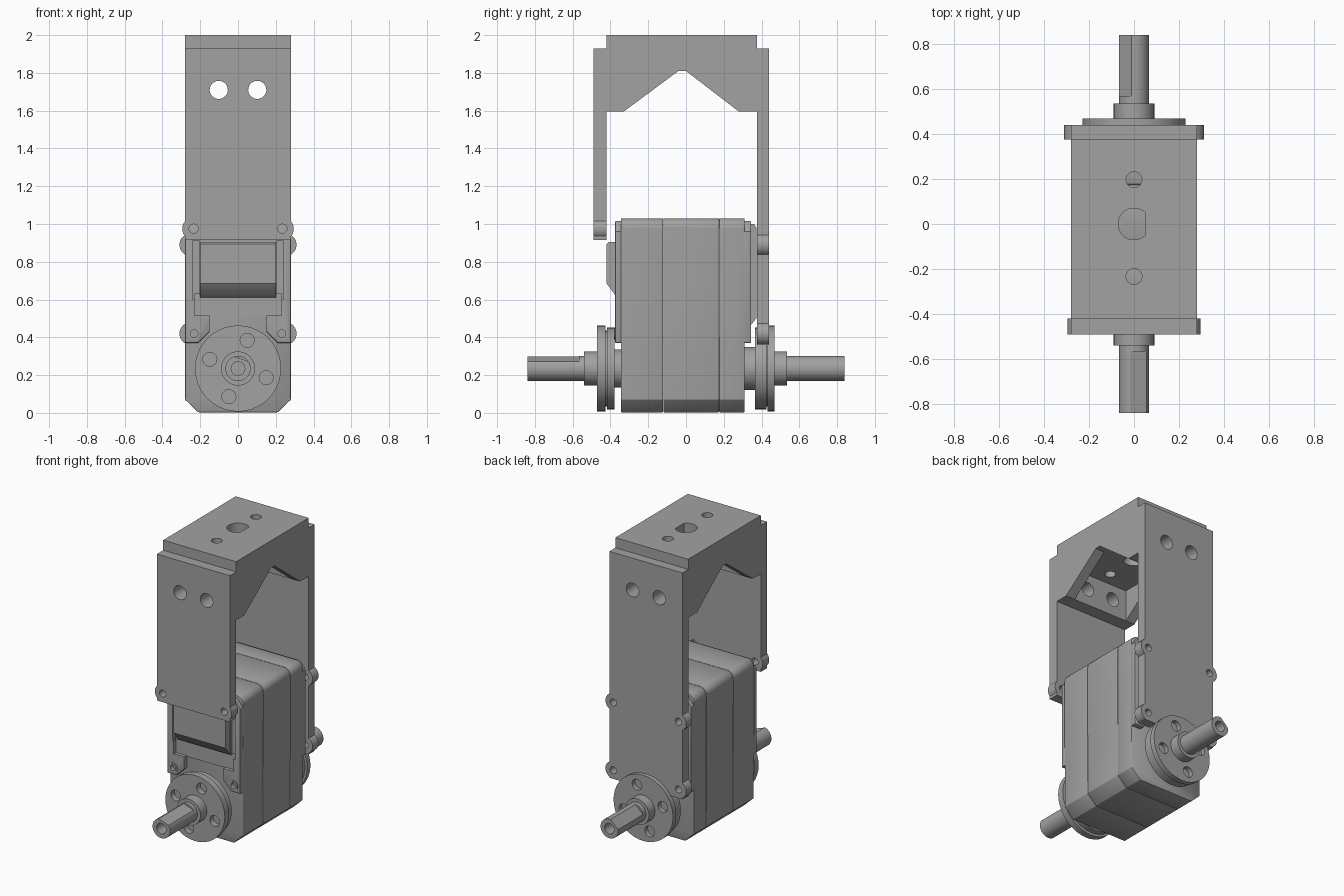
import bpy, bmesh
from math import cos, sin, acos, pi, radians

default = bpy.data.objects.get("Cube")
if default:
    bpy.data.objects.remove(default, do_unlink=True)

gray = bpy.data.materials.new("plain_gray")
gray.use_nodes = True
COLOR = (0.36, 0.36, 0.36, 1)
gray.diffuse_color = COLOR
gray.node_tree.nodes["Principled BSDF"].inputs["Base Color"].default_value = COLOR

AXIS_Z = 0.235   # height of the output axis
HALF = 0.28      # half width of case and bracket


def prism(name, pts, a, b, axis="y", bevel=0):
    """Extrude a 2D outline from a to b along the given axis."""
    place = {"x": lambda p, t: (t, p[0], p[1]),
             "y": lambda p, t: (p[0], t, p[1]),
             "z": lambda p, t: (p[0], p[1], t)}[axis]
    bm = bmesh.new()
    low = [bm.verts.new(place(p, a)) for p in pts]
    high = [bm.verts.new(place(p, b)) for p in pts]
    bm.faces.new(low)
    bm.faces.new(high)
    n = len(pts)
    for i in range(n):
        j = (i + 1) % n
        bm.faces.new((low[i], low[j], high[j], high[i]))
    bmesh.ops.recalc_face_normals(bm, faces=bm.faces)
    mesh = bpy.data.meshes.new(name)
    bm.to_mesh(mesh)
    bm.free()
    mesh.materials.append(gray)
    obj = bpy.data.objects.new(name, mesh)
    bpy.context.collection.objects.link(obj)
    if bevel:
        mod = obj.modifiers.new("edge_bevel", "BEVEL")
        mod.width = bevel
        mod.segments = 2
        mod.limit_method = "ANGLE"
        mod.angle_limit = radians(40)
        apply(obj, mod)
    return obj


def apply(obj, mod):
    with bpy.context.temp_override(object=obj, active_object=obj):
        bpy.ops.object.modifier_apply(modifier=mod.name)


def arc(x, y, r, start=0, end=2 * pi, n=40):
    return [(x + r * cos(start + (end - start) * i / n),
             y + r * sin(start + (end - start) * i / n)) for i in range(n)]


def rect(x0, x1, y0, y1):
    return [(x0, y0), (x1, y0), (x1, y1), (x0, y1)]


def mirrored(half):
    return half + [(-x, z) for x, z in reversed(half)]


def rod(name, r, a, b, x=0, z=AXIS_Z, axis="y"):
    return prism(name, arc(x, z, r), a, b, axis)


def cut(obj, cutters):
    for c in cutters:
        mod = obj.modifiers.new("cut", "BOOLEAN")
        mod.operation = "DIFFERENCE"
        mod.solver = "EXACT"
        mod.object = c
        apply(obj, mod)
        bpy.data.objects.remove(c, do_unlink=True)


def plate(name, bottom, ears, ear_x, a, b):
    """Bracket arm with round screw ears bulging past its sides."""
    half = [(HALF, bottom)]
    spread = acos((HALF - ear_x) / 0.06)
    for z in ears:
        half += arc(ear_x, z, 0.06, -spread, spread, 12)
        half.append((HALF, z + 0.06 * sin(spread)))
    half.append((HALF, 1.93))
    obj = prism(name, mirrored(half), a, b)
    holes = [rod("hole", 0.024, a - 0.1, b + 0.1, s * ear_x, z)
             for z in ears for s in (-1, 1)]
    holes += [rod("hole", 0.048, a - 0.1, b + 0.1, s * 0.102, 1.71) for s in (-1, 1)]
    cut(obj, holes)
    return obj


# Bracket arms
plate("bracket_front_arm", 0.915, [0.975], 0.235, -0.49, -0.42)
back_arm = plate("bracket_back_arm", 0.36, [0.42, 0.89], 0.25, 0.375, 0.44)
cut(back_arm, [rod("hole", 0.228, 0.3, 0.5)])

# Bracket bridge: hollow underneath, side webs notched
bridge = prism("bracket_bridge",
               [(-0.42, 2), (0.375, 2), (0.375, 1.595), (0.28, 1.595), (0, 1.81),
                (-0.04, 1.81), (-0.33, 1.595), (-0.42, 1.595)], -HALF, HALF, "x")
center_hole = [(x, y) for x, y in arc(0, 0, 0.07) if x < 0.056]
cut(bridge, [prism("hollow", rect(-0.21, 0.21, -0.33, 0.28), 1.4, 1.812, "z"),
             prism("hole", center_hole, 1.7, 2.1, "z"),
             rod("hole", 0.035, 1.7, 2.1, 0, 0.197, "z"),
             rod("hole", 0.035, 1.7, 2.1, 0, -0.233, "z")]
    + [rod("hole", 0.048, -0.6, 0.6, s * 0.102, 1.71) for s in (-1, 1)])

# Motor case in three sections
outline = mirrored([(0.21, 0.003), (HALF, 0.07), (HALF, 0.98)]
                   + arc(0.23, 0.98, 0.05, 0, pi / 2, 6) + [(0.23, 1.03)])
for name, a, b in (("case_front", -0.345, -0.121), ("case_middle", -0.12, 0.175),
                   ("case_back", 0.176, 0.31)):
    prism(name, outline, a, b, bevel=0.004)

# Covers with a notch that clears the output discs
cover_half = [(0.15, 0.51), (0.15, 0.43), (0.21, 0.37), (HALF, 0.37), (HALF, 0.96),
              (0.24, 1.015)]
front_cover = prism("front_cover", mirrored(cover_half), -0.376, -0.34, bevel=0.006)
screws = [rod("hole", 0.024, -0.4, -0.35, s * 0.232, 0.42) for s in (-1, 1)]
cut(front_cover, screws + [prism("recess", rect(-0.23, 0.23, 0.5, 0.63), -0.4, -0.352),
                           prism("groove", rect(0.205, 0.24, 0.6, 0.91), -0.4, -0.36),
                           prism("groove", rect(-0.24, -0.205, 0.6, 0.91), -0.4, -0.36)])
back_cover = prism("back_cover", mirrored(cover_half), 0.3, 0.345, bevel=0.006)
prism("front_bump", [(-0.35, 0.905), (-0.41, 0.905), (-0.42, 0.895), (-0.42, 0.685),
                     (-0.376, 0.625), (-0.35, 0.61)], -0.2, 0.2, "x")
prism("back_bump", [(0.34, 1.0), (0.36, 1.0), (0.372, 0.98), (0.372, 0.5),
                    (0.34, 0.46)], -0.2, 0.2, "x")
for s in (-1, 1):
    prism("front_guide", rect(*sorted((s * 0.15, s * 0.24)), 0.495, 0.515), -0.376, -0.345)
    ring = rod("front_screw_ring", 0.032, -0.382, -0.37, s * 0.232, 0.42)
    cut(ring, [rod("hole", 0.02, -0.4, -0.36, s * 0.232, 0.42)])


def shaft_assembly(side, s, hub_r, hub, ring, disc, collar, flat_angle):
    """Hub, discs, collar and flatted shaft; s is the y sign of the side."""
    def part(name, r, span):
        return rod(f"{side}_{name}", r, *sorted((s * span[0], s * span[1])))

    part("hub", hub_r, hub)
    part("inner_disc", 0.216, ring)
    part("disc_core", 0.2, (ring[1] - 0.005, disc[0] + 0.005))
    outer = part("outer_disc", 0.228, disc)
    span = sorted((s * (disc[0] - 0.001), s * 0.6))
    cut(outer, [rod("hole", 0.037, *span, 0.157 * cos(radians(t)),
                    AXIS_Z + 0.157 * sin(radians(t))) for t in (72, 162, 252, 342)])
    part("collar", 0.09, collar)
    shaft = part("shaft", 0.067, (collar[1] - 0.01, 0.84))
    # Flat on one side of the shaft, and the bore in its tip
    c, d = cos(radians(flat_angle)), sin(radians(flat_angle))
    corners = [(0.054, -0.1), (0.12, -0.1), (0.12, 0.1), (0.054, 0.1)]
    flat = [(u * c - v * d, AXIS_Z + u * d + v * c) for u, v in corners]
    cut(shaft, [prism("flat", flat, *sorted((s * 0.567, s * 0.9))),
                rod("bore", 0.036, *sorted((s * 0.74, s * 0.9)))])


shaft_assembly("front", -1, 0.1, (0.33, 0.38), (0.378, 0.418), (0.425, 0.47),
               (0.465, 0.54), 70)
shaft_assembly("back", 1, 0.115, (0.3, 0.37), (0.365, 0.425), (0.432, 0.468),
               (0.46, 0.535), 135)

# Smooth round parts, keep hard edges
for obj in bpy.context.collection.objects:
    if obj.type == "MESH" and gray.name in obj.data.materials:
        bpy.ops.object.select_all(action="DESELECT")
        obj.select_set(True)
        bpy.context.view_layer.objects.active = obj
        bpy.ops.object.shade_smooth_by_angle(angle=radians(30))
